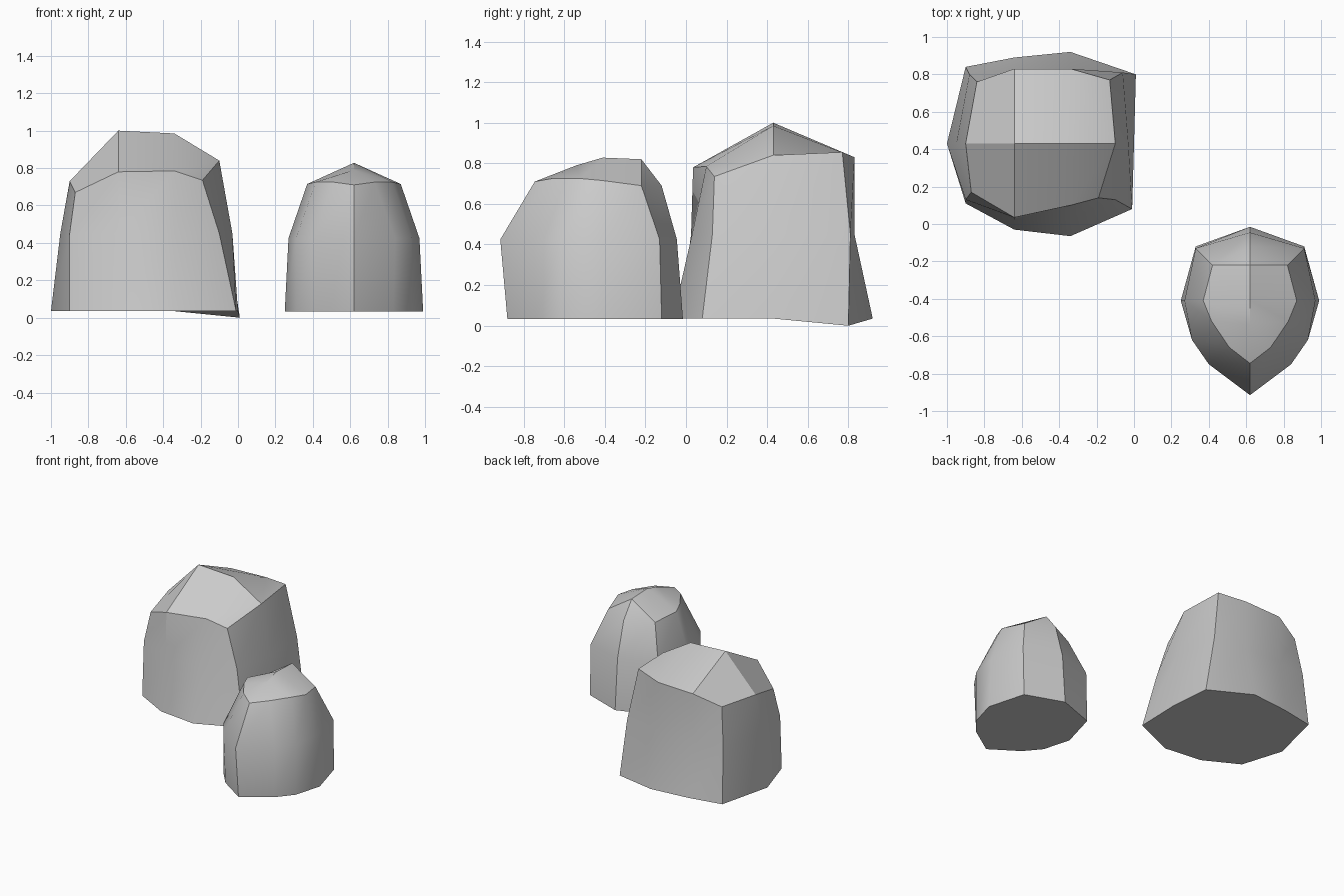
import bpy
import bmesh
from math import radians

if "Cube" in bpy.data.objects:
    bpy.data.objects.remove(bpy.data.objects["Cube"])


def rock(name, rings, peaks, cap):
    """Skin stacked 10-point rings, close the base, and crown with cap faces.
    In cap, 0-9 index the top ring and 10+ index the peaks."""
    bm = bmesh.new()
    loops = [[bm.verts.new(p) for p in ring] for ring in rings]
    n = len(loops[0])
    for low, high in zip(loops, loops[1:]):
        for i in range(n):
            j = (i + 1) % n
            bm.faces.new((low[i], low[j], high[j], high[i]))
    bm.faces.new(list(reversed(loops[0])))
    top = loops[-1] + [bm.verts.new(p) for p in peaks]
    for f in cap:
        bm.faces.new([top[i] for i in f])
    bmesh.ops.recalc_face_normals(bm, faces=bm.faces)
    mesh = bpy.data.meshes.new(name)
    bm.to_mesh(mesh)
    bm.free()
    ob = bpy.data.objects.new(name, mesh)
    bpy.context.collection.objects.link(ob)
    bpy.ops.object.select_all(action='DESELECT')
    ob.select_set(True)
    bpy.context.view_layer.objects.active = ob
    bpy.ops.object.shade_smooth_by_angle(angle=radians(30))


def level(points, z):
    return [(x, y, z) for x, y in points]


def mirrored(half, cx):
    """Front tip to back point, then back along the mirrored left side."""
    left = [(-x, y, z) for x, y, z in reversed(half[1:-1])]
    return [(cx + x, y, z) for x, y, z in half + left]


# Large rock: rings run from the front left corner counter-clockwise
base = level([(-.90, .11), (-.64, -.03), (-.34, -.065), (-.01, .08), (0, .43),
              (.01, .80), (-.34, .92), (-.64, .89), (-.90, .84), (-1.0, .43)], .035)
base[5] = (.01, .80, 0)
waist = level([(-.90, .13), (-.64, .025), (-.34, .03), (-.10, .13), (-.03, .43),
               (-.06, .81), (-.34, .83), (-.64, .83), (-.88, .80), (-.95, .43)], .45)
shoulder = [(-.87, .17, .67), (-.64, .035, .78), (-.34, .10, .785), (-.19, .14, .735),
            (-.10, .43, .84), (-.13, .77, .855), (-.34, .83, .83), (-.64, .83, .82),
            (-.84, .76, .745), (-.90, .43, .73)]
rock("large_rock", [base, waist, shoulder],
     [(-.64, .43, 1.0), (-.34, .43, .985)],
     [(0, 1, 10, 9), (1, 2, 11, 10), (2, 3, 4, 11),
      (4, 5, 6, 11), (6, 7, 10, 11), (7, 8, 9, 10)])

# Small rock: symmetric, half rings run from the front ridge to the back
CX = .62
base = level([(0, -.88), (.21, -.74), (.31, -.62), (.37, -.41), (.29, -.12), (0, -.015)], .033)
waist = level([(0, -.915), (.22, -.75), (.31, -.62), (.35, -.41), (.29, -.13), (0, -.045)], .425)
shoulder = [(0, -.745, .71), (.11, -.66, .725), (.205, -.52, .725),
            (.25, -.41, .715), (.20, -.22, .69), (0, -.12, .69)]
rock("small_rock", [mirrored(r, CX) for r in (base, waist, shoulder)],
     [(CX, -.54, .79), (CX, -.41, .828), (CX, -.22, .82)],
     [(0, 1, 10, 9), (1, 2, 10), (2, 3, 11, 10), (3, 4, 12, 11), (4, 5, 12),
      (5, 6, 12), (6, 7, 11, 12), (7, 8, 10, 11), (8, 9, 10)])
